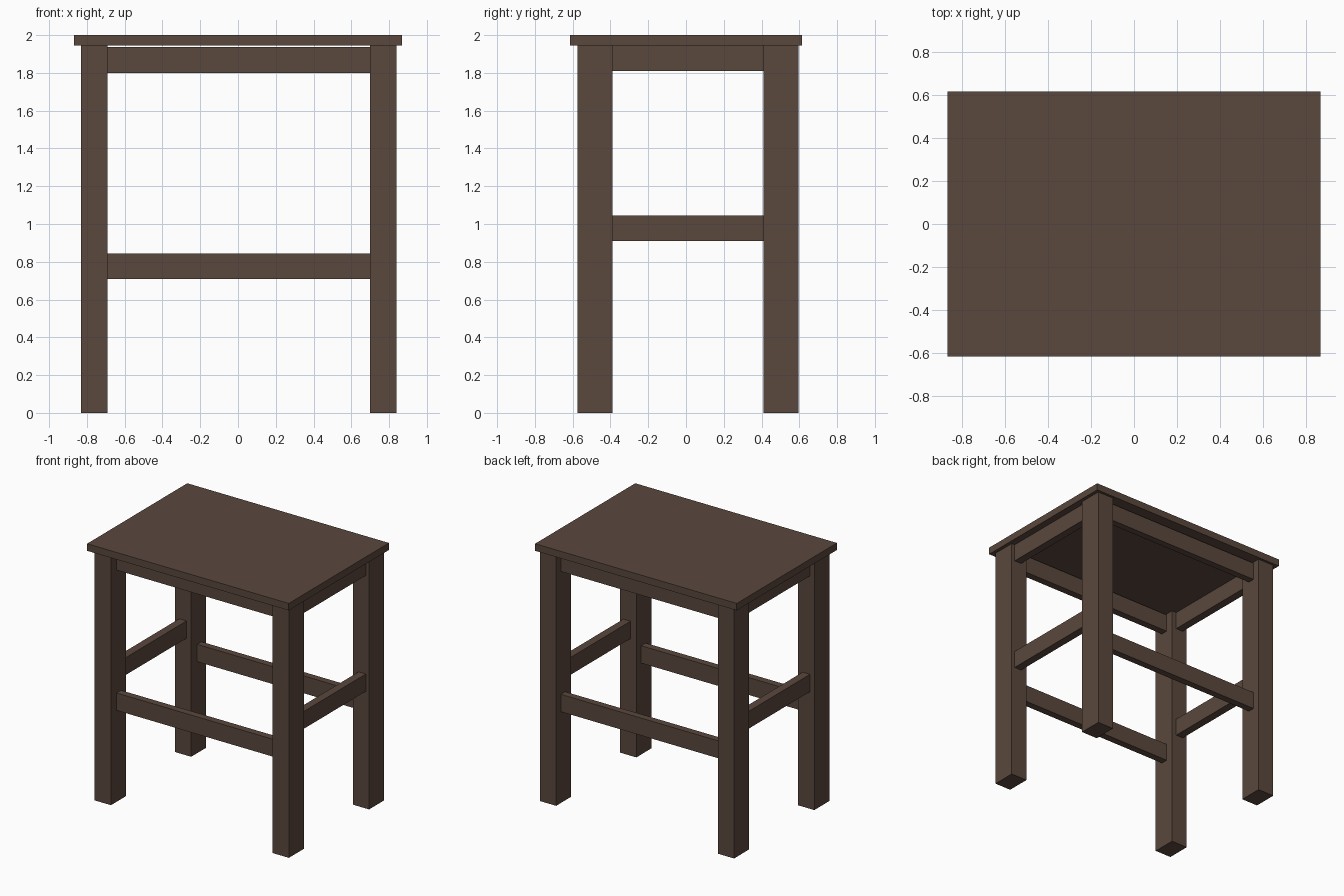
import bpy

if "Cube" in bpy.data.objects:
    bpy.data.objects.remove(bpy.data.objects["Cube"])

wood = bpy.data.materials.new("dark brown wood")
wood.diffuse_color = (0.102, 0.065, 0.047, 1.0)
wood.use_nodes = True
wood.node_tree.nodes["Principled BSDF"].inputs["Base Color"].default_value = wood.diffuse_color


def box(name, x, y, z):
    """Box spanning the given (min, max) ranges."""
    bpy.ops.mesh.primitive_cube_add(size=1)
    ob = bpy.context.object
    ob.name = name
    for v in ob.data.vertices:
        v.co = [r[0] + (c + 0.5) * (r[1] - r[0]) for c, r in zip(v.co, (x, y, z))]
    ob.data.materials.append(wood)
    return ob


# leg spans on each axis
LEG_X = {"left": (-0.83, -0.69), "right": (0.70, 0.84)}
LEG_Y = {"front": (-0.575, -0.39), "back": (0.41, 0.595)}
# thin rails sit near the middle of the legs
RAIL_X = {"left": (-0.793, -0.73), "right": (0.75, 0.812)}
RAIL_Y = {"front": (-0.505, -0.45), "back": (0.485, 0.538)}

# seat board
box("seat", (-0.867, 0.867), (-0.615, 0.615), (1.945, 2.0))

# four legs
for fb, y in LEG_Y.items():
    for lr, x in LEG_X.items():
        box(f"{fb}_{lr}_leg", x, y, (0, 1.945))

# front and back rails, with a hairline gap under the seat
for fb, y in RAIL_Y.items():
    box(f"{fb}_apron", (-0.69, 0.70), y, (1.80, 1.937))
    box(f"{fb}_stretcher", (-0.69, 0.70), y, (0.71, 0.845))

# side rails
for lr, x in RAIL_X.items():
    box(f"{lr}_apron", x, (-0.39, 0.41), (1.81, 1.945))
    box(f"{lr}_stretcher", x, (-0.39, 0.41), (0.91, 1.045))
